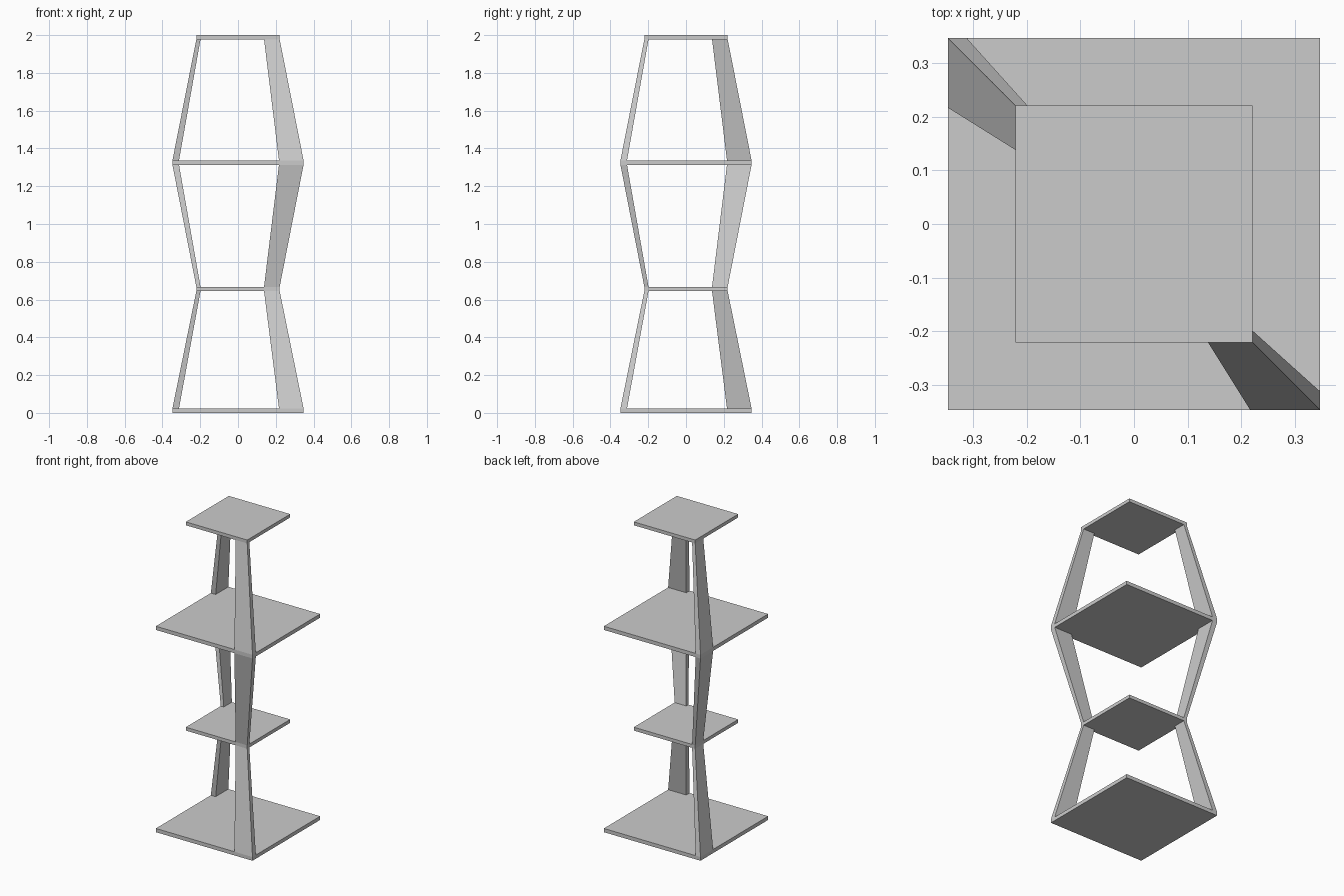
import bpy, bmesh

if "Cube" in bpy.data.objects:
    bpy.data.objects.remove(bpy.data.objects["Cube"])

WIDE, NARROW = 0.347, 0.2205          # shelf half widths
# (bottom z, top z, half width) of each shelf
SHELVES = [(0.0, 0.024, WIDE), (0.645, 0.667, NARROW),
           (1.313, 1.337, WIDE), (1.978, 2.0, NARROW)]


def loft(name, low, high):
    """Six-sided solid between two rectangles (x0, x1, y0, y1, z)."""
    bm = bmesh.new()
    rings = []
    for x0, x1, y0, y1, z in (low, high):
        rings.append([bm.verts.new((x, y, z)) for x, y in
                      ((x0, y0), (x1, y0), (x1, y1), (x0, y1))])
    a, b = rings
    bm.faces.new(a[::-1])
    bm.faces.new(b)
    for i in range(4):
        j = (i + 1) % 4
        bm.faces.new((a[i], a[j], b[j], b[i]))
    bmesh.ops.recalc_face_normals(bm, faces=bm.faces)
    mesh = bpy.data.meshes.new(name)
    bm.to_mesh(mesh)
    bm.free()
    obj = bpy.data.objects.new(name, mesh)
    bpy.context.collection.objects.link(obj)
    return obj


def front_section(h, z):
    """Post cross-section at the front right corner, in proportion to the shelf."""
    return (0.625 * h, h, -h, -0.9 * h, z)


def back_section(h, z):
    """Same section swapped across the diagonal, at the back left corner."""
    x0, x1, y0, y1, z = front_section(h, z)
    return (y0, y1, x0, x1, z)


# Square shelves
for n, (z0, z1, h) in enumerate(SHELVES, 1):
    loft(f"shelf_{n}", (-h, h, -h, h, z0), (-h, h, -h, h, z1))

# Slanted tapering posts between neighbouring shelves
for n, (lower, upper) in enumerate(zip(SHELVES, SHELVES[1:]), 1):
    for name, section in (("front_right_post", front_section),
                          ("back_left_post", back_section)):
        loft(f"{name}_{n}", section(lower[2], lower[1]),
             section(upper[2], upper[0]))
